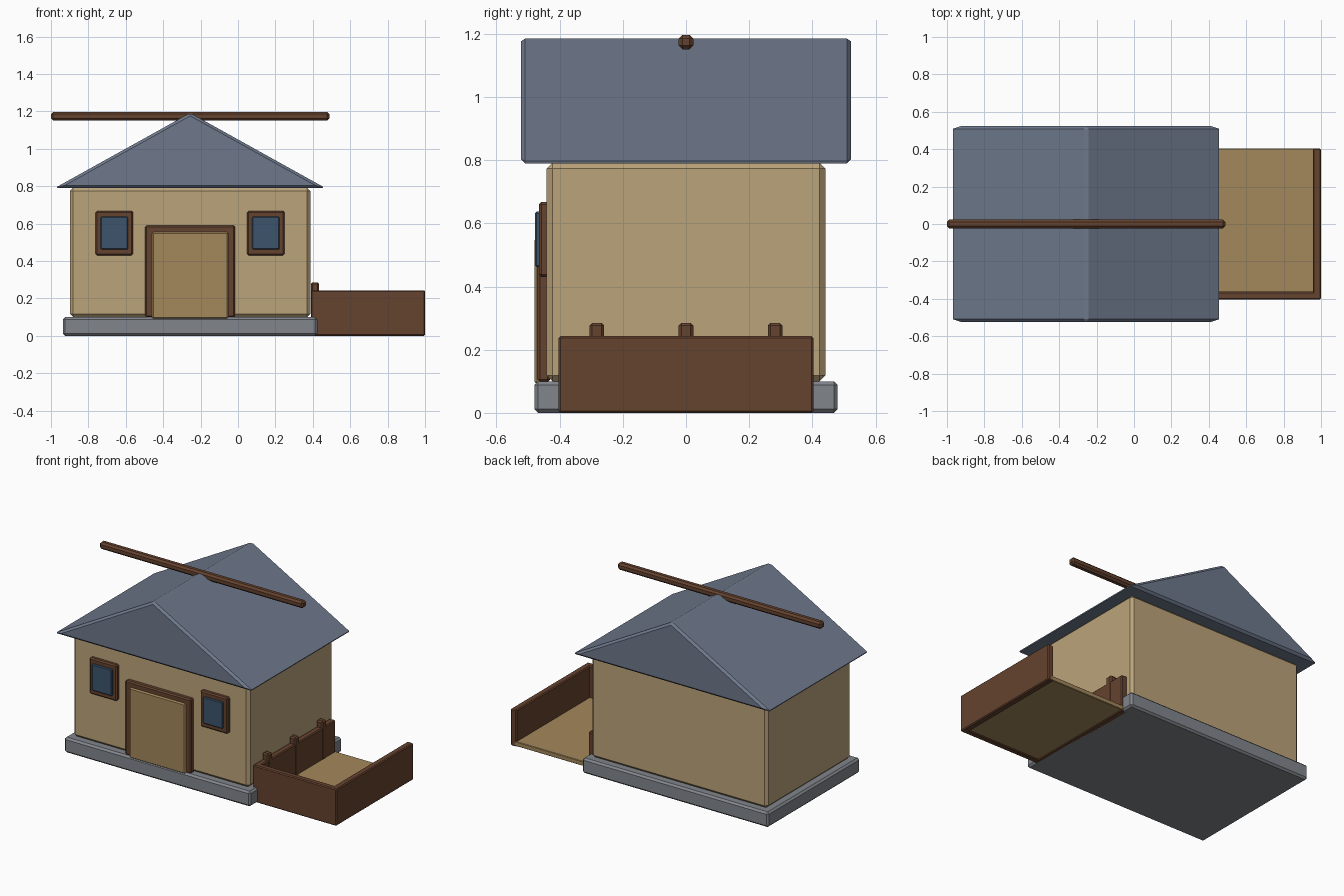
import bpy, bmesh

if "Cube" in bpy.data.objects:
    bpy.data.objects.remove(bpy.data.objects["Cube"])


def material(name, rgb):
    m = bpy.data.materials.new(name)
    m.diffuse_color = (*rgb, 1)
    m.use_nodes = True
    m.node_tree.nodes["Principled BSDF"].inputs["Base Color"].default_value = m.diffuse_color
    return m


STONE = material("stone", (0.22, 0.235, 0.26))
PLASTER = material("plaster", (0.50, 0.37, 0.195))
WOOD = material("wood", (0.13, 0.055, 0.028))
SLATE = material("slate", (0.156, 0.19, 0.26))
GLASS = material("glass", (0.048, 0.09, 0.15))
STRAW = material("straw", (0.366, 0.242, 0.105))


def finish(name, bm, mat, bevel):
    """Turn a bmesh into an object with single-segment chamfers."""
    bmesh.ops.recalc_face_normals(bm, faces=bm.faces)
    if bevel:
        bmesh.ops.bevel(bm, geom=bm.edges[:], offset=bevel, segments=1,
                        affect='EDGES', clamp_overlap=True)
    me = bpy.data.meshes.new(name)
    bm.to_mesh(me)
    bm.free()
    me.materials.append(mat)
    ob = bpy.data.objects.new(name, me)
    bpy.context.collection.objects.link(ob)
    return ob


def box(name, xs, ys, zs, mat, bevel=0.008):
    """Chamfered box from its min/max along each axis."""
    bm = bmesh.new()
    bmesh.ops.create_cube(bm, size=1)
    for v in bm.verts:
        v.co = [lo + (c + 0.5) * (hi - lo)
                for c, (lo, hi) in zip(v.co, (xs, ys, zs))]
    return finish(name, bm, mat, bevel)


def prism(name, profile, y0, y1, mat, bevel):
    """Profile in x,z extruded along y."""
    bm = bmesh.new()
    face = bm.faces.new([bm.verts.new((x, y0, z)) for x, z in profile])
    ext = bmesh.ops.extrude_face_region(bm, geom=[face])
    for v in ext["geom"]:
        if isinstance(v, bmesh.types.BMVert):
            v.co.y = y1
    return finish(name, bm, mat, bevel)


CX = -0.256  # centre line of the house

# House body
box("foundation", (CX - 0.68, CX + 0.68), (-0.48, 0.48), (0, 0.1), STONE, 0.012)
box("walls", (CX - 0.643, CX + 0.643), (-0.441, 0.441), (0.1, 0.792), PLASTER, 0.018)

# Gabled roof and ridge beam
prism("roof", [(CX - 0.724, 0.79), (CX + 0.724, 0.79), (CX, 1.192)],
      -0.523, 0.523, SLATE, 0.014)
box("ridge_beam", (-1.0, 0.488), (-0.023, 0.023), (1.151, 1.197), WOOD, 0.012)

# Door with surround
box("door_frame", (CX - 0.241, CX + 0.241), (-0.47, -0.43), (0.098, 0.59), WOOD)
box("door", (CX - 0.205, CX + 0.205), (-0.479, -0.44), (0.09, 0.555), STRAW)

# Windows either side of the door
for side, label in ((-1, "left"), (1, "right")):
    wx = CX + side * 0.405
    box(f"{label}_window_frame", (wx - 0.1, wx + 0.1), (-0.466, -0.43),
        (0.43, 0.668), WOOD)
    box(f"{label}_window_glass", (wx - 0.073, wx + 0.073), (-0.478, -0.44),
        (0.462, 0.637), GLASS, 0.005)

# Side pen: floor and low walls, open at the back
box("pen_floor", (0.40, 0.975), (-0.38, 0.403), (0.005, 0.035), STRAW, 0.003)
box("pen_front_wall", (0.39, 1.0), (-0.403, -0.362), (0, 0.243), WOOD, 0.006)
box("pen_outer_wall", (0.957, 1.0), (-0.403, 0.403), (0, 0.243), WOOD, 0.006)
box("pen_inner_wall", (0.39, 0.432), (-0.403, 0.403), (0, 0.243), WOOD, 0.006)

# Posts along the house side of the pen
for i, y in enumerate((-0.282, 0, 0.282)):
    box(f"pen_post_{i + 1}", (0.389, 0.434), (y - 0.023, y + 0.023),
        (0.02, 0.285), WOOD)
